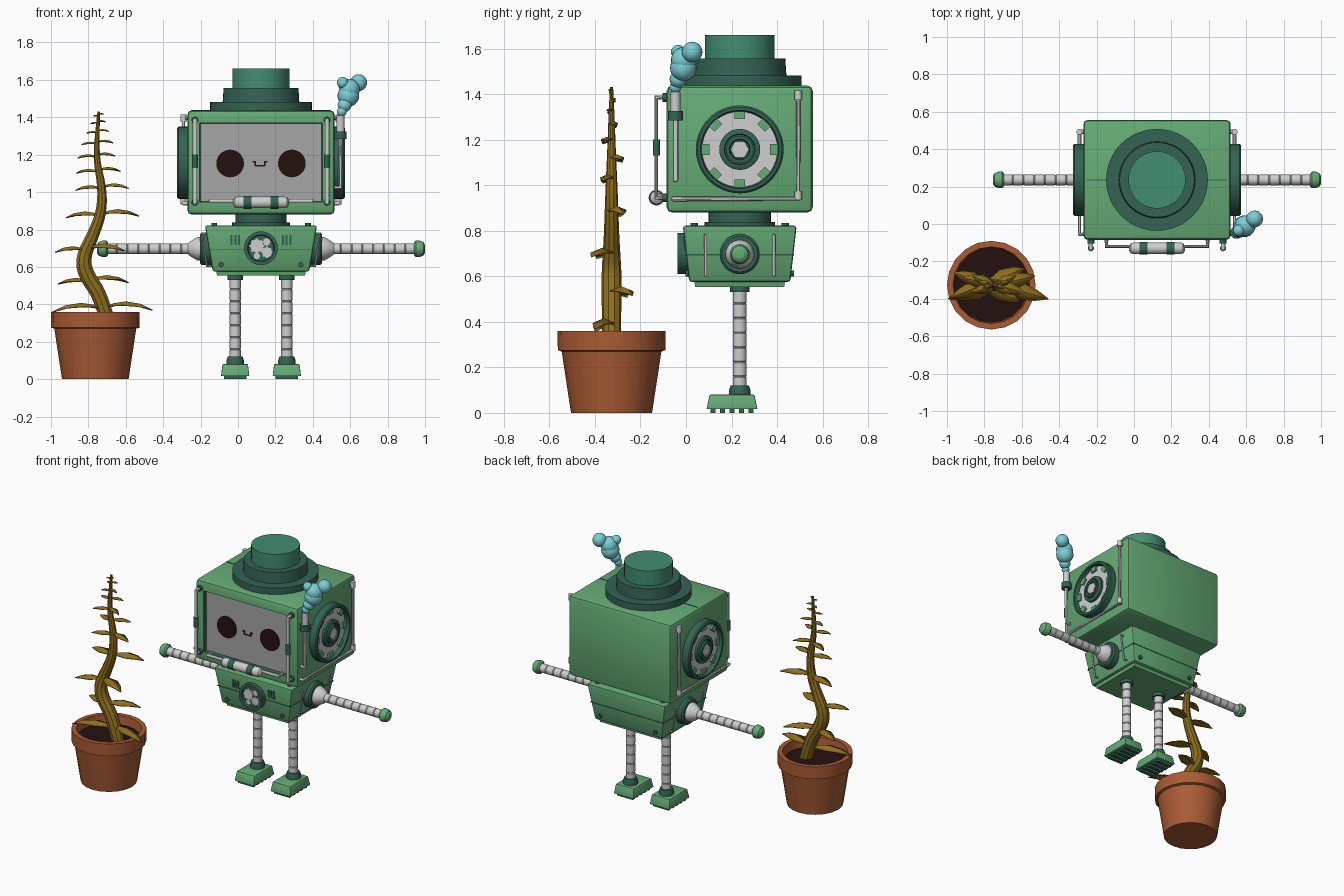
import bpy, bmesh, math
from mathutils import Vector, Matrix

if "Cube" in bpy.data.objects:
    bpy.data.objects.remove(bpy.data.objects["Cube"])

CX, CY = 0.123, 0.236          # robot centre
PX, PY = -0.763, -0.327        # pot centre


def material(name, col):
    m = bpy.data.materials.new(name)
    m.diffuse_color = (*col, 1)
    m.use_nodes = True
    m.node_tree.nodes["Principled BSDF"].inputs["Base Color"].default_value = m.diffuse_color
    return m


GREEN = material("green", (0.13, 0.41, 0.18))
DARK = material("dark_green", (0.035, 0.125, 0.09))
TEAL = material("teal_green", (0.055, 0.27, 0.16))
GREY = material("screen_grey", (0.38, 0.38, 0.38))
WHITE = material("pale_metal", (0.62, 0.62, 0.62))
BLACK = material("brown_black", (0.018, 0.005, 0.005))
CLAY = material("terracotta", (0.40, 0.105, 0.035))
LEAF = material("mustard", (0.27, 0.155, 0.012))
SMOKE = material("smoke_blue", (0.20, 0.62, 0.66))


def finish(name, bm, *mats):
    bmesh.ops.recalc_face_normals(bm, faces=bm.faces[:])
    me = bpy.data.meshes.new(name)
    bm.to_mesh(me)
    bm.free()
    for m in mats:
        me.materials.append(m)
    ob = bpy.data.objects.new(name, me)
    bpy.context.collection.objects.link(ob)
    return ob


def lathe(name, profile, loc, axis, mat, segs=32):
    """Revolve (radius, height) points around an axis, closing both ends."""
    bm = bmesh.new()
    rot = Vector(axis).to_track_quat('Z', 'Y')
    rings = []
    for r, h in profile:
        rings.append([bm.verts.new(Vector(loc) + rot @ Vector(
            (r * math.cos(2 * math.pi * i / segs), r * math.sin(2 * math.pi * i / segs), h)))
            for i in range(segs)])
    for a, b in zip(rings, rings[1:]):
        for i in range(segs):
            j = (i + 1) % segs
            bm.faces.new((a[i], a[j], b[j], b[i]))
    bm.faces.new(rings[0])
    bm.faces.new(rings[-1])
    return finish(name, bm, mat)


def disc(name, r, h0, h1, loc, axis, mat, segs=32):
    return lathe(name, [(r, h0), (r, h1)], loc, axis, mat, segs)


def taper_bm(c, z0, z1, bot, top, bevel=0.0):
    bm = bmesh.new()
    bmesh.ops.create_cube(bm, size=2)
    for v in bm.verts:
        h, z = (top, z1) if v.co.z > 0 else (bot, z0)
        v.co = (c[0] + v.co.x * h[0], c[1] + v.co.y * h[1], z)
    if bevel:
        bmesh.ops.bevel(bm, geom=bm.edges[:], offset=bevel, segments=2, profile=0.5, affect='EDGES')
    return bm


def taper(name, c, z0, z1, bot, top, mat, bevel=0.0):
    return finish(name, taper_bm(c, z0, z1, bot, top, bevel), mat)


def block(name, size, loc, mat, rot=None):
    bm = bmesh.new()
    m = Matrix.Translation(loc) @ (rot or Matrix()) @ Matrix.Diagonal((*size, 1))
    bmesh.ops.create_cube(bm, size=1, matrix=m)
    return finish(name, bm, mat)


def ball(name, loc, r, mat):
    bm = bmesh.new()
    bmesh.ops.create_uvsphere(bm, u_segments=20, v_segments=12, radius=r, matrix=Matrix.Translation(loc))
    return finish(name, bm, mat)


def pipe(name, pts, radii, mat, spline='POLY'):
    cu = bpy.data.curves.new(name, 'CURVE')
    cu.dimensions, cu.bevel_depth, cu.bevel_resolution = '3D', 1.0, 3
    cu.use_fill_caps = True
    sp = cu.splines.new(spline)
    sp.points.add(len(pts) - 1)
    for i, p in enumerate(pts):
        sp.points[i].co = (*p, 1)
        sp.points[i].radius = radii[i] if isinstance(radii, list) else radii
    if spline == 'NURBS':
        sp.order_u, sp.use_endpoint_u, sp.resolution_u = 3, True, 5
    ob = bpy.data.objects.new(name, cu)
    bpy.context.collection.objects.link(ob)
    bpy.ops.object.select_all(action='DESELECT')
    ob.select_set(True)
    bpy.context.view_layer.objects.active = ob
    cu.materials.append(mat)
    bpy.ops.object.convert(target='MESH')


def segmented(n, length, r):
    """Limb profile: n tubes separated by small grooves."""
    out, s = [], length / n
    for i in range(n):
        out += [(r * 0.9, i * s), (r, i * s + 0.004), (r, (i + 1) * s - 0.004)]
    return out + [(r * 0.9, length)]


UP, FRONT = (0, 0, 1), (0, -1, 0)

# Head with recessed screen
bm = taper_bm((CX, CY), 0.88, 1.437, (0.394, 0.321), (0.394, 0.321), 0.024)
bm.normal_update()
face = max(bm.faces, key=lambda f: -f.normal.y * f.calc_area())
bmesh.ops.inset_region(bm, faces=[face], thickness=0.060)
for f in bmesh.ops.inset_region(bm, faces=[face], thickness=0.006, depth=-0.025)['faces']:
    f.material_index = 1
face.material_index = 2
finish("head", bm, GREEN, DARK, GREY)
taper("head_seam", (CX, CY), 1.30, 1.4395, (0.3965, 0.003), (0.374, 0.003), DARK)

# Face
SY = CY - 0.321 + 0.025
for s in (-1, 1):
    disc("eye", 0.074, 0, 0.006, (CX + s * 0.165, SY, 1.153), FRONT, BLACK)
    block("mouth_side", (0.007, 0.006, 0.026), (CX - 0.005 + s * 0.025, SY - 0.003, 1.152), BLACK)
    block("mouth_corner", (0.018, 0.006, 0.006), (CX - 0.005 + s * 0.031, SY - 0.003, 1.162), BLACK)
block("mouth", (0.055, 0.006, 0.006), (CX - 0.005, SY - 0.003, 1.141), BLACK)

# Stepped hat
disc("hat_brim", 0.272, 1.43, 1.482, (CX, CY, 0), UP, DARK, 48)
lathe("hat_step", [(0.205, 1.48), (0.20, 1.557)], (CX, CY, 0), UP, DARK, 48)
disc("hat_crown", 0.153, 1.55, 1.66, (CX, CY, 0), UP, TEAL, 48)

# Neck and torso
disc("neck", 0.137, 0.83, 0.885, (CX, CY, 0), UP, DARK)
disc("neck_collar", 0.155, 0.815, 0.838, (CX, CY, 0), UP, DARK)
taper("torso", (CX, CY), 0.575, 0.822, (0.258, 0.222), (0.30, 0.25), GREEN, 0.012)
taper("torso_seam", (CX, CY), 0.692, 0.697, (0.280, 0.2375), (0.281, 0.2385), DARK)
taper("torso_base", (CX, CY), 0.553, 0.58, (0.235, 0.195), (0.24, 0.20), GREEN)

# Chest dial with gears
DY = -0.03
lathe("chest_dial", [(0.09, -0.06), (0.09, 0.008), (0.072, 0.008), (0.068, -0.006)], (CX, DY, 0.70), FRONT, DARK)
for gx, gz, gr in ((-0.022, 0.012, 0.034), (0.032, -0.022, 0.026), (0.03, 0.034, 0.018), (-0.022, -0.042, 0.016)):
    disc("dial_gear", gr, 0, 0.01, (CX + gx, DY + 0.01, 0.70 + gz), FRONT, WHITE, 16)
    for k in range(4):
        block("gear_teeth", (gr * 2.35, 0.006, gr * 0.38), (CX + gx, DY + 0.004, 0.70 + gz), WHITE,
              Matrix.Rotation(k * math.pi / 4, 4, 'Y'))

# Torso vents and bolts
for s in (-1, 1):
    for k in range(3):
        block("vent", (0.011, 0.02, 0.055), (CX + s * 0.137 + (k - 1) * 0.02, CY - 0.236, 0.745), DARK,
              Matrix.Rotation(math.radians(6), 4, 'X'))
    for d in (-1, 1):
        disc("bolt", 0.014, 0, 0.02, (CX + s * 0.213, CY + d * 0.218, 0.612), (0, d, 0), DARK, 12)
        disc("neck_bolt", 0.016, 0.815, 0.834, (CX + s * 0.25, CY + d * 0.2, 0), UP, DARK, 12)

for s in (-1, 1):
    side = (s, 0, 0)
    # Ear dials
    ear = (CX + s * 0.39, CY, 1.157)
    lathe("ear_ring", [(0.193, 0), (0.193, 0.05), (0.185, 0.058), (0.172, 0.058), (0.165, 0.022)], ear, side, DARK, 48)
    disc("ear_plate", 0.166, 0.01, 0.028, ear, side, WHITE, 40)
    for k in range(8):
        a = math.pi / 4 * k
        p = (ear[0] + s * 0.03, CY + 0.150 * math.sin(a), 1.157 + 0.150 * math.cos(a))
        block("ear_tooth", (0.02, 0.048, 0.034), p, GREEN, Matrix.Rotation(-a, 4, 'X'))
    lathe("ear_hub", [(0.09, 0), (0.09, 0.045), (0.078, 0.052), (0.068, 0.052), (0.065, 0.04)], ear, side, DARK)
    lathe("ear_hub_ring", [(0.06, 0.03), (0.06, 0.06), (0.046, 0.06), (0.042, 0.045)], ear, side, DARK)
    disc("ear_core", 0.041, 0.04, 0.056, ear, side, WHITE, 6)
    # Side pipes
    x0, x1 = CX + s * 0.38, CX + s * 0.415
    pipe("side_pipe", [(x0, 0.493, 1.395), (x1, 0.493, 1.395), (x1, 0.493, 0.94), (x1, -0.055, 0.94),
                       (x0, -0.055, 0.94)], 0.011, WHITE)
    for z, y in ((1.395, 0.493), (0.955, 0.493)):
        disc("pipe_fitting", 0.016, -0.02, 0.02, (x1, y, z), UP, WHITE, 12)
    # Front pipes
    fx = CX + s * 0.353
    pipe("front_pipe", [(fx, -0.07, 1.385), (fx, -0.13, 1.385), (fx, -0.13, 0.945), (fx, -0.07, 0.945)], 0.012, WHITE)
    disc("front_pipe_fitting", 0.016, 1.13, 1.2, (fx, -0.13, 0), UP, DARK, 16)
    for z in (1.385, 0.945):
        disc("front_pipe_flange", 0.019, 0, 0.02, (fx, -0.083, z), FRONT, DARK, 16)
    # Shoulders and arms
    sh = (CX + s * 0.265, CY, 0.697)
    lathe("shoulder_dish", [(0.088, 0), (0.088, 0.05), (0.078, 0.06), (0.066, 0.06)], sh, side, DARK)
    lathe("shoulder_cone", [(0.064, 0.05), (0.062, 0.075), (0.045, 0.105), (0.03, 0.125)], sh, side, WHITE)
    lathe("arm", segmented(8, 0.46, 0.029), (CX + s * 0.37, CY, 0.697), side, WHITE, 20)
    lathe("hand", [(0.034, 0), (0.044, 0.01), (0.044, 0.03), (0.036, 0.05), (0.02, 0.06)],
          (CX + s * 0.818, CY, 0.697), side, GREEN, 24)
    for dy in (-0.15, 0.15):
        y = CY + dy
        pipe("shoulder_rail", [(CX + s * 0.26, y, 0.78), (CX + s * 0.315, y, 0.78), (CX + s * 0.29, y, 0.605),
                               (CX + s * 0.25, y, 0.605)], 0.007, WHITE)
    # Legs and feet
    lx = CX + s * 0.138
    disc("hip_cuff", 0.042, 0.53, 0.56, (lx, CY, 0), UP, DARK, 24)
    lathe("leg", segmented(7, 0.45, 0.03), (lx, CY, 0.095), UP, WHITE, 20)
    lathe("ankle_cuff", [(0.047, 0.07), (0.047, 0.1), (0.04, 0.12)], (lx, CY, 0), UP, DARK, 24)
    taper("foot", (lx, 0.202), 0.016, 0.08, (0.076, 0.112), (0.068, 0.098), GREEN, 0.004)
    for k in range(5):
        block("foot_tread", (0.12, 0.022, 0.022), (lx, 0.118 + k * 0.042, 0.011), DARK)

# Tank under the screen
TY, TZ = -0.13, 0.945
pipe("tank_feed", [(CX - 0.27, -0.07, 0.953), (CX - 0.27, -0.12, 0.953), (CX + 0.27, -0.12, 0.953),
                   (CX + 0.27, -0.07, 0.953)], 0.011, WHITE)
lathe("tank", [(0.012, -0.15), (0.027, -0.14), (0.031, -0.125), (0.031, 0.125), (0.027, 0.14), (0.012, 0.15)],
      (CX, TY, TZ), (1, 0, 0), WHITE, 24)
for s in (-1, 1):
    disc("tank_band", 0.034, -0.021, 0.021, (CX + s * 0.072, TY, TZ), (1, 0, 0), DARK, 24)

# Exhaust and smoke
EX, EY = 0.548, -0.046
pipe("exhaust_feed", [(0.50, EY, 1.025), (EX, EY, 1.025), (EX, EY, 1.30)], 0.012, WHITE)
disc("exhaust_collar", 0.033, 1.285, 1.325, (EX, EY, 0), UP, DARK, 20)
disc("exhaust_stack", 0.021, 1.32, 1.41, (EX, EY, 0), UP, WHITE, 20)
for x, y, z, r in ((0.555, -0.046, 1.43, 0.026), (0.57, -0.035, 1.465, 0.037), (0.59, -0.012, 1.515, 0.058),
                   (0.595, -0.01, 1.55, 0.056), (0.645, 0.027, 1.585, 0.045), (0.56, -0.035, 1.585, 0.031)):
    ball("smoke_puff", (x, y, z), r, SMOKE)

# Pot and soil
lathe("pot", [(0.178, 0), (0.219, 0.27), (0.236, 0.275), (0.237, 0.36), (0.205, 0.36), (0.195, 0.27)],
      (PX, PY, 0), UP, CLAY, 20)
disc("soil", 0.2, 0.25, 0.3, (PX, PY, 0), UP, BLACK, 20)

# Curved stem as (x, z, radius)
STEM = [(-0.69, 0.28, 0.042), (-0.73, 0.44, 0.042), (-0.815, 0.56, 0.045), (-0.83, 0.65, 0.042), (-0.775, 0.77, 0.034),
        (-0.73, 0.89, 0.03), (-0.725, 1.02, 0.025), (-0.757, 1.17, 0.018), (-0.752, 1.32, 0.013), (-0.745, 1.43, 0.007)]
pipe("stem", [(x, PY, z) for x, z, r in STEM], [r for x, z, r in STEM], LEAF, 'NURBS')


def stem_x(z):
    for a, b in zip(STEM, STEM[1:]):
        if z <= b[1]:
            return a[0] + (b[0] - a[0]) * (z - a[1]) / (b[1] - a[1])
    return STEM[-1][0]


def leaf(z, ang, length, width):
    """Folded, arching pointed blade."""
    bm = bmesh.new()
    m = Matrix.Translation((stem_x(z), PY, z)) @ Matrix.Rotation(ang, 4, 'Z')
    rows = []
    for t, w in ((0, 0.15), (0.2, 0.6), (0.45, 1), (0.75, 0.65), (1, 0.03)):
        h = length * (0.5 * t - 0.55 * t * t)
        rows.append([bm.verts.new(m @ Vector((t * length, k * w * width / 2, h - abs(k) * w * width * 0.2)))
                     for k in (-1, 0, 1)])
    for a, b in zip(rows, rows[1:]):
        for k in (0, 1):
            bm.faces.new((a[k], a[k + 1], b[k + 1], b[k]))
    ob = finish("leaf", bm, LEAF)
    ob.modifiers.new("thickness", 'SOLIDIFY').thickness = 0.006


# Leaf pairs as (height, left length, right length)
for i, (z, l, r) in enumerate(((0.385, 0.29, 0.27), (0.53, 0.19, 0.23), (0.70, 0.18, 0.22), (0.885, 0.19, 0.21),
                               (1.03, 0.15, 0.15), (1.12, 0.13, 0.13), (1.20, 0.11, 0.11), (1.27, 0.085, 0.09),
                               (1.33, 0.06, 0.065), (1.38, 0.045, 0.045), (1.42, 0.03, 0.03))):
    tilt = math.radians((-16, 24, -24, 14)[i % 4])
    leaf(z, tilt, r, min(0.09, r * 0.42))
    leaf(z - 0.01, math.pi - tilt * 0.9, l, min(0.09, l * 0.42))

# Smooth rounded parts, keep hard edges
bpy.ops.object.select_all(action='SELECT')
bpy.context.view_layer.objects.active = bpy.data.objects["head"]
bpy.ops.object.shade_smooth_by_angle(angle=math.radians(32))
